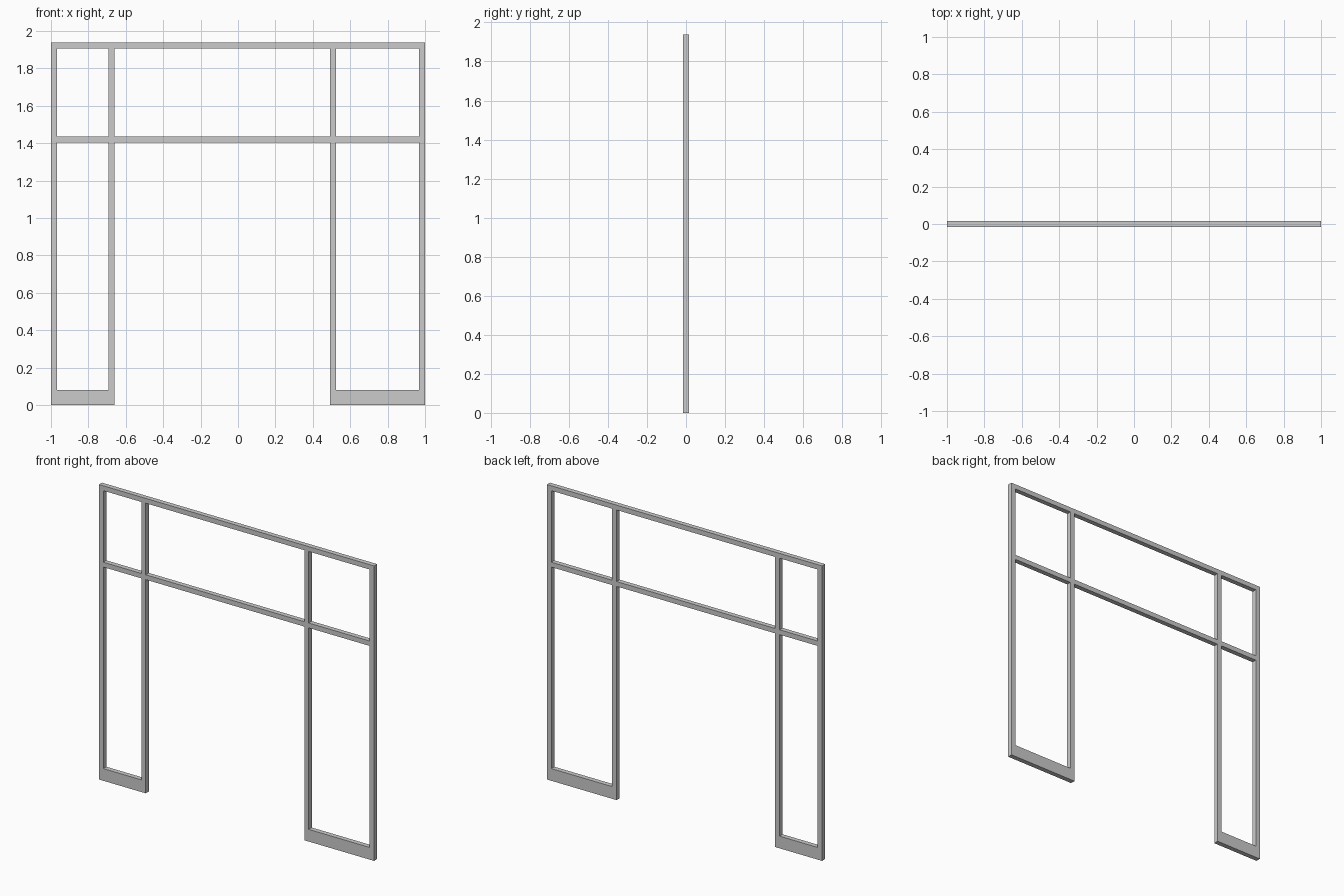
import bpy

if "Cube" in bpy.data.objects:
    bpy.data.objects.remove(bpy.data.objects["Cube"])

DEPTH = 0.032
BAR = 0.032
HEIGHT = 1.938
MID_BOTTOM = 1.404
KICK = 0.08


def box(name, x0, x1, z0, z1):
    bpy.ops.mesh.primitive_cube_add(size=1, location=((x0 + x1) / 2, 0, (z0 + z1) / 2))
    obj = bpy.context.object
    obj.name = name
    obj.scale = (x1 - x0, DEPTH, z1 - z0)
    bpy.ops.object.transform_apply(location=False, rotation=False, scale=True)
    return obj


# Upright posts, left to right (left edge of each)
posts = {
    "outer_post_left": -1.0,
    "inner_post_left": -0.692,
    "inner_post_right": 0.493,
    "outer_post_right": 1.0 - BAR,
}
for name, x in posts.items():
    box(name, x, x + BAR, 0, HEIGHT - BAR)

# Top rail caps every post
box("top_rail", -1, 1, HEIGHT - BAR, HEIGHT)

# Middle rail pieces fitted between the posts
edges = list(posts.values())
bays = [(a + BAR, b) for a, b in zip(edges, edges[1:])]
for side, (x0, x1) in zip(("left", "centre", "right"), bays):
    box("middle_rail_" + side, x0, x1, MID_BOTTOM, MID_BOTTOM + BAR)

# Kick plates at the foot of the side bays; the doorway stays open
for side, (x0, x1) in (("left", bays[0]), ("right", bays[2])):
    box("kick_plate_" + side, x0, x1, 0, KICK)
